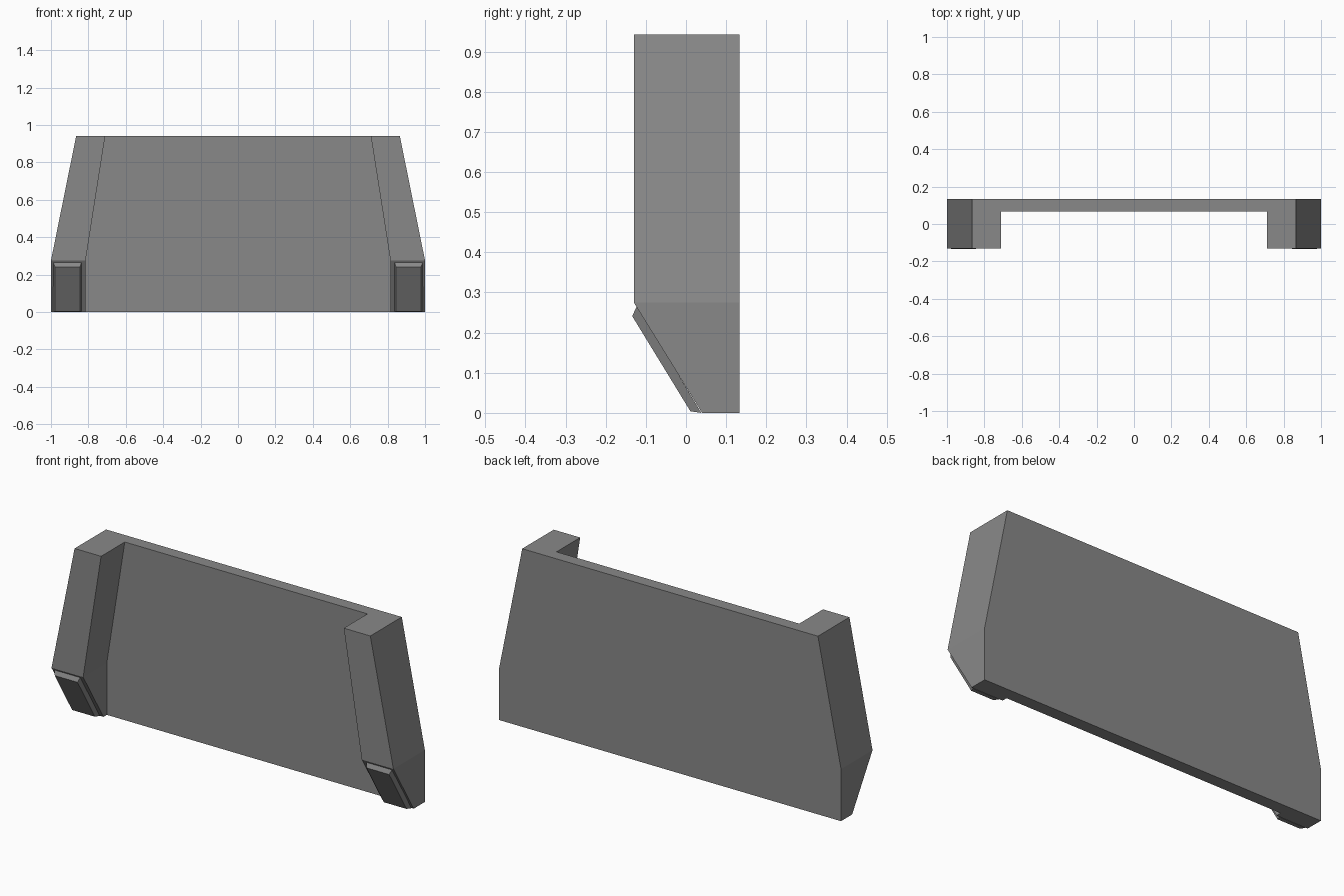
import bpy, bmesh
from mathutils import Vector

if "Cube" in bpy.data.objects:
    bpy.data.objects.remove(bpy.data.objects["Cube"])

grey = bpy.data.materials.new("grey")
grey.diffuse_color = (0.25, 0.25, 0.25, 1)
grey.use_nodes = True
grey.node_tree.nodes["Principled BSDF"].inputs["Base Color"].default_value = grey.diffuse_color


def loft(name, rings):
    """Skin a stack of closed rings and cap both ends."""
    bm = bmesh.new()
    loops = [[bm.verts.new(p) for p in ring] for ring in rings]
    n = len(loops[0])
    for a, b in zip(loops, loops[1:]):
        for i in range(n):
            j = (i + 1) % n
            bm.faces.new((a[i], a[j], b[j], b[i]))
    bm.faces.new(loops[0])
    bm.faces.new(loops[-1])
    bmesh.ops.dissolve_limit(bm, angle_limit=0.002, verts=bm.verts, edges=bm.edges)
    bmesh.ops.recalc_face_normals(bm, faces=bm.faces)
    mesh = bpy.data.meshes.new(name)
    bm.to_mesh(mesh)
    bm.free()
    mesh.materials.append(grey)
    obj = bpy.data.objects.new(name, mesh)
    bpy.context.collection.objects.link(obj)
    return obj


# Wall panel with side posts: a C-shaped section at three heights
BACK, PANEL = 0.133, 0.068


def section(z, outer, inner, front):
    half = [(outer, BACK), (outer, front), (inner, front), (inner, PANEL)]
    pts = half + [(-x, y) for x, y in reversed(half)]
    return [(x, y, z) for x, y in pts]


loft("wall_with_posts", [
    section(0.0, 1.0, 0.815, 0.04),
    section(0.275, 1.0, 0.815, -0.13),
    section(0.942, 0.865, 0.71, -0.13),
])

# Bevelled foot pads on the sloping lower front of each post
for side, label in ((1, "right"), (-1, "left")):
    def ring(x0, x1, top, bottom):
        return [(side * x0, *top), (side * x1, *top),
                (side * x1, *bottom), (side * x0, *bottom)]
    loft("foot_pad_" + label, [
        ring(0.836, 0.988, (-0.122, 0.267), (0.038, 0.0)),
        ring(0.845, 0.978, (-0.134, 0.241), (0.011, 0.004)),
    ])
